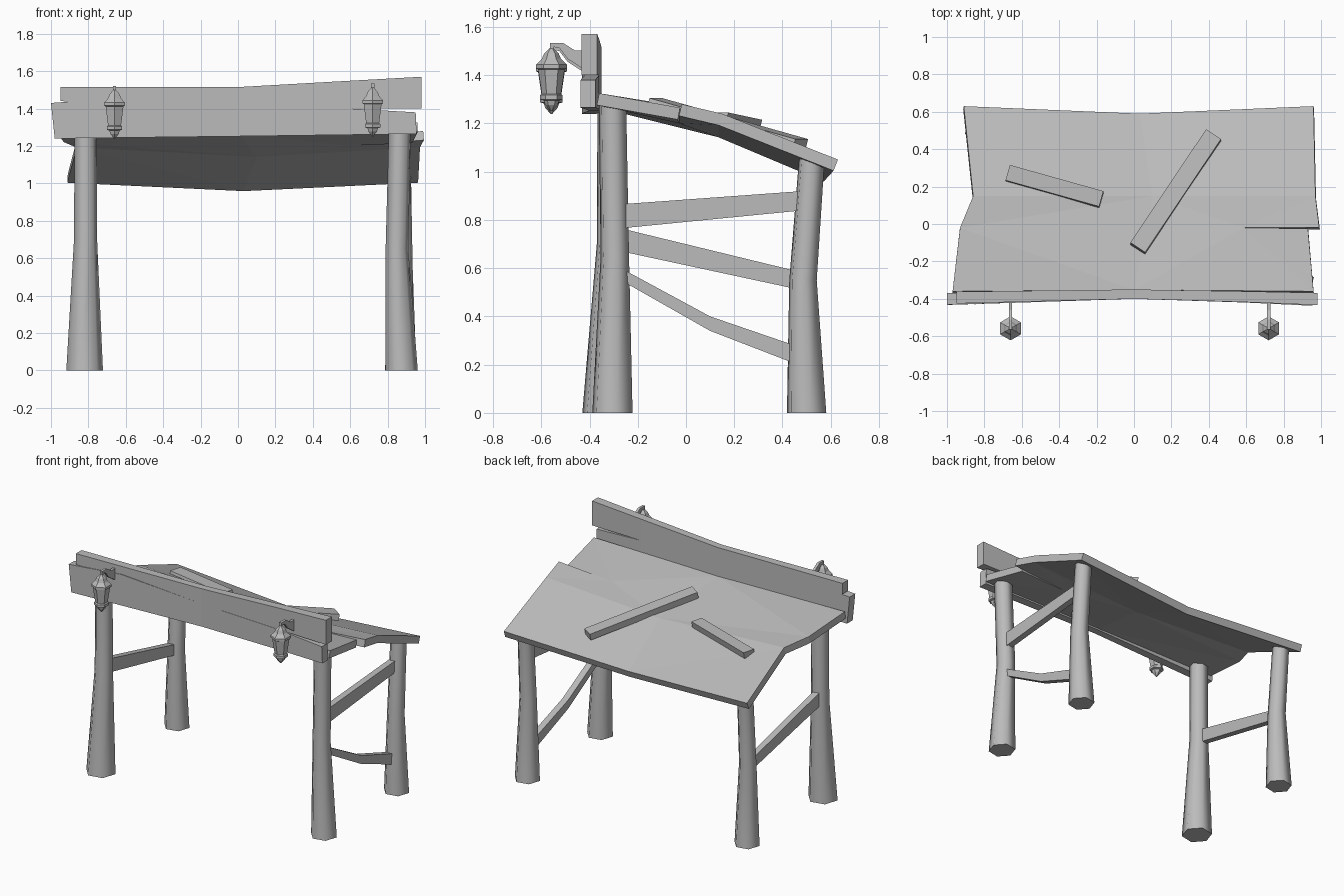
import bpy, bmesh
from math import sin, cos, pi, radians
from mathutils import Vector

if "Cube" in bpy.data.objects:
    bpy.data.objects.remove(bpy.data.objects["Cube"])

GREY = (0.5, 0.5, 0.5, 1)
mat = bpy.data.materials.new("plain_grey")
mat.use_nodes = True
mat.diffuse_color = GREY
mat.node_tree.nodes["Principled BSDF"].inputs["Base Color"].default_value = GREY


def finish(name, bm, smooth=None):
    bmesh.ops.recalc_face_normals(bm, faces=bm.faces)
    mesh = bpy.data.meshes.new(name)
    bm.to_mesh(mesh)
    bm.free()
    mesh.materials.append(mat)
    ob = bpy.data.objects.new(name, mesh)
    bpy.context.collection.objects.link(ob)
    if smooth:
        bpy.ops.object.select_all(action="DESELECT")
        ob.select_set(True)
        bpy.context.view_layer.objects.active = ob
        bpy.ops.object.shade_smooth_by_angle(angle=radians(smooth))
    return ob


def loft(bm, rings):
    """Skin a list of equal-sized rings and cap both ends; returns side faces by band."""
    vs = [[bm.verts.new(p) for p in r] for r in rings]
    n = len(vs[0])
    bands = [[bm.faces.new((a[i], a[(i + 1) % n], b[(i + 1) % n], b[i])) for i in range(n)]
             for a, b in zip(vs, vs[1:])]
    bm.faces.new(vs[0])
    bm.faces.new(vs[-1])
    return bands


def ring(x, y, z, r, n=6, turn=pi / 2):
    return [(x + r * cos(turn + 2 * pi * i / n), y + r * sin(turn + 2 * pi * i / n), z)
            for i in range(n)]


# Posts: (x, y, z, radius) at foot, waist and head
posts = {
    "front_right_post": [(-.82, -.335, 0, .1), (-.815, -.31, .7, .063), (-.815, -.31, 1.29, .06)],
    "front_left_post": [(.875, -.305, 0, .088), (.85, -.295, .65, .062), (.865, -.305, 1.29, .06)],
    "back_right_post": [(-.82, .5, 0, .086), (-.815, .485, .55, .06), (-.82, .522, 1.06, .056)],
    "back_left_post": [(.87, .5, 0, .086), (.875, .485, .55, .06), (.87, .522, 1.06, .056)],
}
for name, path in posts.items():
    bm = bmesh.new()
    loft(bm, [ring(*p, turn=0.2) for p in path])
    finish(name, bm, 65)

# Side braces: (y, low z, high z) along the depth
braces = {
    "left_upper_brace": (.86, [(-.27, .765, .865), (.49, .84, .92)]),
    "left_lower_brace": (.86, [(-.27, .55, .6), (.1, .34, .4), (.45, .205, .28)]),
    "right_brace": (-.82, [(-.27, .67, .765), (.45, .515, .59)]),
}
for name, (x, path) in braces.items():
    bm = bmesh.new()
    loft(bm, [[(x - .022, y, a), (x + .022, y, a), (x + .022, y, b), (x - .022, y, b)]
              for y, a, b in path])
    finish(name, bm)

# Front beam, split at both ends: (low x, high x, front y, back y, low z, high z)
beams = {
    "front_beam_upper": [(-.95, -.95, -.425, -.362, 1.44, 1.515), (0, 0, -.4, -.35, 1.4, 1.515),
                         (.6, .6, -.418, -.36, 1.4, 1.549), (.98, .98, -.433, -.368, 1.4, 1.57)],
    "front_beam_lower": [(-.98, -1, -.432, -.37, 1.24, 1.43), (-.6, -.6, -.42, -.362, 1.245, 1.46),
                         (0, 0, -.4, -.35, 1.252, 1.41), (.6, .6, -.42, -.36, 1.26, 1.4),
                         (.955, .95, -.437, -.375, 1.265, 1.38)],
}
for name, path in beams.items():
    bm = bmesh.new()
    loft(bm, [[(xa, f, a), (xa, k, a), (xb, k, b), (xb, f, b)] for xa, xb, f, k, a, b in path])
    finish(name, bm)

# Sagging roof sheet with a split on its left edge
pts = {
    "front_r": (-.97, -.36, 1.325), "front_m": (0, -.352, 1.315), "front_l": (.96, -.36, 1.325),
    "split_r": (-.93, -.02, 1.27), "split_in": (.59, -.02, 1.25),
    "split_front": (.93, -.025, 1.265), "split_back": (.99, -.018, 1.28),
    "bend_r": (-.86, .15, 1.24), "bend_m": (.1, .15, 1.19), "bend_l": (.97, .15, 1.24),
    "back_r": (-.91, .63, 1.05), "back_m": (.03, .59, 1.005), "back_l": (.96, .63, 1.05),
}
faces = ["front_r front_m split_r", "front_m bend_m split_r", "split_r bend_m bend_r",
         "front_m split_in bend_m", "front_m front_l split_in", "front_l split_front split_in",
         "split_in split_back bend_l", "split_in bend_l bend_m",
         "bend_r bend_m back_m", "bend_r back_m back_r",
         "bend_m bend_l back_l", "bend_m back_l back_m"]
bm = bmesh.new()
v = {k: bm.verts.new(p) for k, p in pts.items()}
for f in faces:
    bm.faces.new([v[k] for k in f.split()])
roof = finish("roof", bm)
if roof.data.polygons[0].normal.z < 0:
    roof.data.flip_normals()
solid = roof.modifiers.new("thickness", "SOLIDIFY")
solid.thickness = .05
solid.offset = -1

# Loose planks lying on the roof
for name, a, b, width in [("long_plank", (.02, -.125, 1.305), (.425, .48, 1.135), .095),
                          ("short_plank", (-.675, .275, 1.215), (-.175, .135, 1.245), .085)]:
    a, b = Vector(a), Vector(b)
    side = (b - a).cross(Vector((0, 0, 1))).normalized() * width / 2
    down = Vector((0, -.012, -.045))
    bm = bmesh.new()
    loft(bm, [[p - side, p + side, p + side + down, p - side + down] for p in (a, b)])
    finish(name, bm)

# Hanging lanterns with bracket arms: (height, radius) profile, then arm outline in y, z
lantern = [(1.24, .004), (1.265, .026), (1.283, .032), (1.287, .047), (1.305, .047),
           (1.31, .04), (1.412, .055), (1.416, .064), (1.432, .064), (1.455, .04),
           (1.478, .03), (1.5, .008)]
arm = [(-.42, 1.41), (-.42, 1.49), (-.46, 1.49), (-.51, 1.522), (-.563, 1.522), (-.563, 1.48),
       (-.55, 1.48), (-.55, 1.505), (-.525, 1.5), (-.49, 1.455)]
for side, x, lift in [("right", -.66, 0), ("left", .72, .012)]:
    bm = bmesh.new()
    bands = loft(bm, [ring(x, -.558, z + lift, r) for z, r in lantern])
    bmesh.ops.inset_individual(bm, faces=bands[5], thickness=.009, depth=-.005)
    finish(side + "_lantern", bm)
    bm = bmesh.new()
    loft(bm, [[(x + d, y, z + lift) for y, z in arm] for d in (-.009, .009)])
    finish(side + "_lantern_arm", bm)
